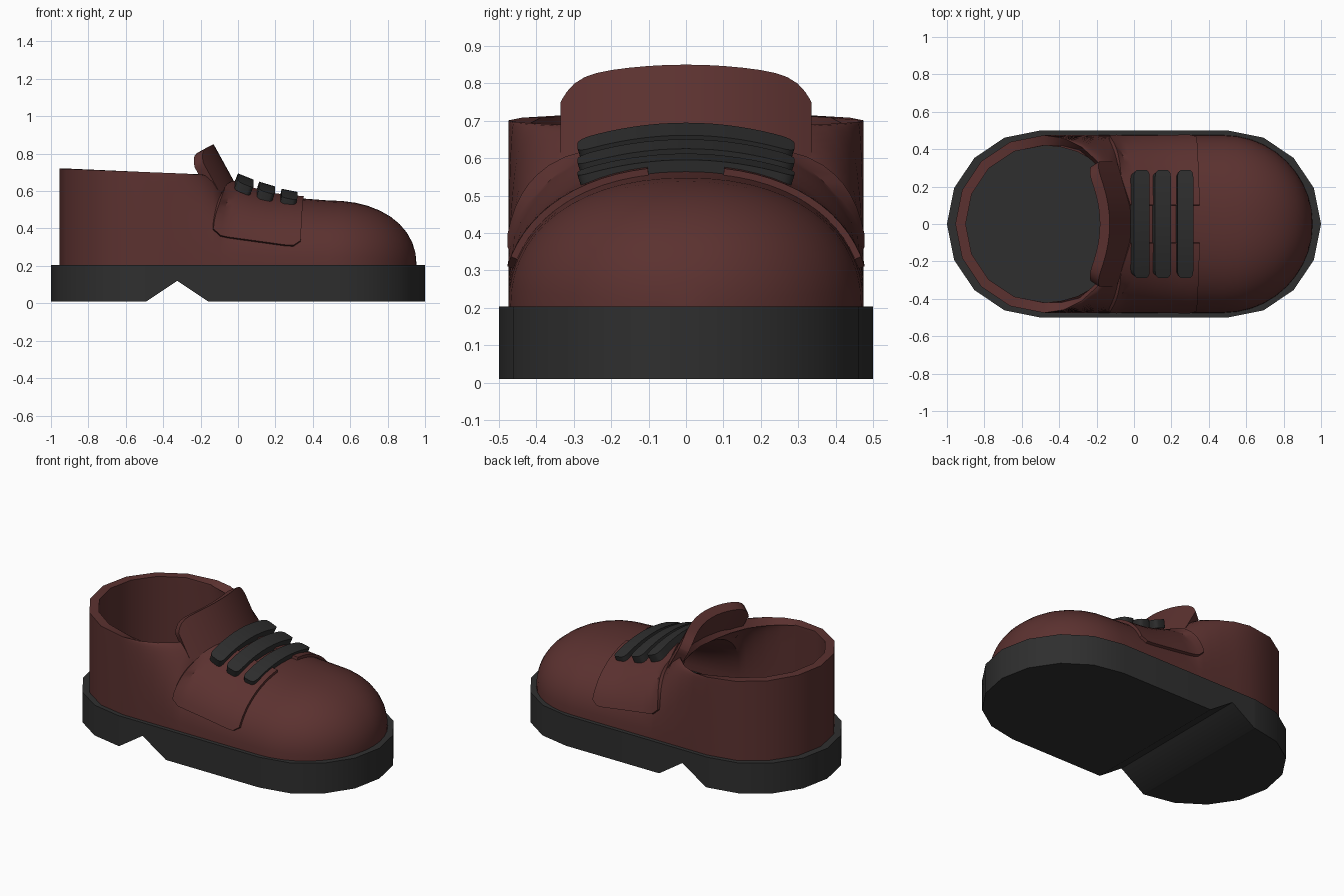
import bpy, bmesh, math

if "Cube" in bpy.data.objects:
    bpy.data.objects.remove(bpy.data.objects["Cube"])

def material(name, rgb):
    m = bpy.data.materials.new(name)
    m.diffuse_color = (*rgb, 1)
    m.use_nodes = True
    m.node_tree.nodes["Principled BSDF"].inputs["Base Color"].default_value = m.diffuse_color
    return m

LEATHER = material("brown_leather", (0.105, 0.031, 0.029))
RUBBER = material("black_rubber", (0.028, 0.028, 0.028))

def lerp(points, x):
    """Piecewise linear profile lookup."""
    for (x0, z0), (x1, z1) in zip(points, points[1:]):
        if x <= x1:
            return z0 + (z1 - z0) * (x - x0) / (x1 - x0)
    return points[-1][1]

def sheet(name, rows, mat, closed=False, mirror=False, thick=0, offset=-1):
    """Grid of points -> mesh, with optional mirror in y and thickness."""
    bm = bmesh.new()
    grid = [[bm.verts.new(p) for p in row] for row in rows]
    n = len(rows[0])
    for a, b in zip(grid, grid[1:]):
        for j in range(n if closed else n - 1):
            k = (j + 1) % n
            bm.faces.new((a[j], b[j], b[k], a[k]))
    bmesh.ops.remove_doubles(bm, verts=bm.verts, dist=0.0005)
    mesh = bpy.data.meshes.new(name)
    bm.to_mesh(mesh)
    bm.free()
    ob = bpy.data.objects.new(name, mesh)
    bpy.context.collection.objects.link(ob)
    mesh.materials.append(mat)
    if mirror:
        m = ob.modifiers.new("mirror", 'MIRROR')
        m.use_axis = (False, True, False)
    if thick:
        s = ob.modifiers.new("thickness", 'SOLIDIFY')
        s.thickness, s.offset = thick, offset
    bpy.ops.object.select_all(action='DESELECT')
    ob.select_set(True)
    bpy.context.view_layer.objects.active = ob
    bpy.ops.object.convert(target='MESH')
    if closed:
        bm = bmesh.new()
        bm.from_mesh(ob.data)
        bmesh.ops.recalc_face_normals(bm, faces=bm.faces)
        bm.to_mesh(ob.data)
        bm.free()
    bpy.ops.object.shade_smooth_by_angle(angle=math.radians(35))
    return ob

# Sole: stadium outline with a wedge notch ahead of the heel
end = [(0.5 + 0.5 * math.cos(math.radians(22.5 * i)), 0.5 * math.sin(math.radians(22.5 * i))) for i in range(5)]
outline = sorted([(-x, w) for x, w in end] + end + [(x, 0.5) for x in (-0.49, -0.325, -0.16)])
notch = [(-1, 0.01), (-0.49, 0.01), (-0.325, 0.12), (-0.16, 0.01), (1, 0.01)]
sheet("sole", [[(x, -w, lerp(notch, x)), (x, w, lerp(notch, x)), (x, w, 0.204), (x, -w, 0.204)]
               for x, w in outline], RUBBER, closed=True)

# Upper: cross-sections from the sole edge up to the opening rim or ridge
R, C, RIM, P = 0.475, 0.48, 0.40, 2 / 2.2
RIDGE = [(-0.96, 0.72), (-0.2, 0.69), (-0.08, 0.665), (0.0, 0.635), (0.1, 0.60),
         (0.2, 0.575), (0.35, 0.56), (0.48, 0.55)]

def ridge(x):
    if x <= C:
        return lerp(RIDGE, x)
    return 0.2 + 0.35 * max(0, 1 - ((x - C) / R) ** 2.2) ** (1 / 2.2)

def half_width(x):
    d = max(0, abs(x) - C)
    return math.sqrt(max(0, R * R - d * d))

def upper_point(x, t):
    w = half_width(x)
    if x <= -C:
        inner = w
    else:
        inner = R * math.sqrt(max(0, 1 - ((x + C) / RIM) ** 2))
        inner = 0 if inner < 0.001 else inner
    c, s = max(0, math.cos(t)), math.sin(t)
    if c < 1e-6:
        c = 0
    return (x, -(inner + (w - inner) * c ** P), 0.2 + (ridge(x) - 0.2) * s ** P)

stations = [-C - R * math.cos(math.radians(22.5 * i)) for i in range(5)]
stations += [-C + RIM * math.sin(math.radians(15 * i)) for i in range(1, 7)]
stations += [0.0, 0.1, 0.2, 0.35, C]
stations += [C + R * math.sin(math.radians(9 * i)) for i in range(1, 11)]
arc = [math.pi / 2 * j / 14 for j in range(15)]
sheet("upper", [[upper_point(x, t) for t in arc] for x in stations],
      LEATHER, mirror=True, thick=0.055)

# Lace flaps: raised side panels that follow the upper
rows = []
for i in range(13):
    a = i / 12
    low = 0.36 - 0.065 * a + 0.035 * abs(2 * a - 1) ** 12
    row = []
    for j in range(13):
        b = j / 12
        x = (-0.135 + 0.11 * b ** 1.5) * (1 - a) + (0.335 + 0.015 * b) * a
        t0 = math.asin(((low - 0.2) / (ridge(x) - 0.2)) ** (1 / P))
        row.append(upper_point(x, t0 + (1.39 - t0) * b))
    rows.append(row)
sheet("lace_flaps", rows, LEATHER, mirror=True, thick=0.018, offset=1)

# Tongue: curved plate leaning back over the opening
rows = []
for i in range(21):
    s = math.sin(math.pi / 2 * (i - 10) / 10)
    bottom, top = 0.63 - 0.04 * s * s, 0.85 - 0.04 * s * s - 0.06 * s ** 10
    row = []
    for j in range(7):
        z = bottom + (top - bottom) * j / 6
        row.append((-0.13 + (0.85 - z) * 0.55 - 0.11 * s * s, 0.335 * s, z))
    rows.append(row)
sheet("tongue", rows, LEATHER, thick=0.06)

# Laces: three arched straps with rounded ends
for n, (cx, cz, slope) in enumerate([(0.042, 0.666, -0.4), (0.155, 0.626, -0.3), (0.275, 0.592, -0.2)]):
    rows = []
    for i in range(25):
        s = math.sin(math.pi / 2 * (i - 12) / 12)
        half = 0.042 * (0.45 + 0.55 * max(0, 1 - max(0, (abs(s) - 0.88) / 0.12) ** 2) ** 0.5)
        rows.append([(cx + k * half, 0.29 * s, cz + 0.012 + slope * k * half - 0.045 * s * s)
                     for k in (1, 0, -1)])
    sheet("lace_%d" % (n + 1), rows, RUBBER, thick=0.05)
